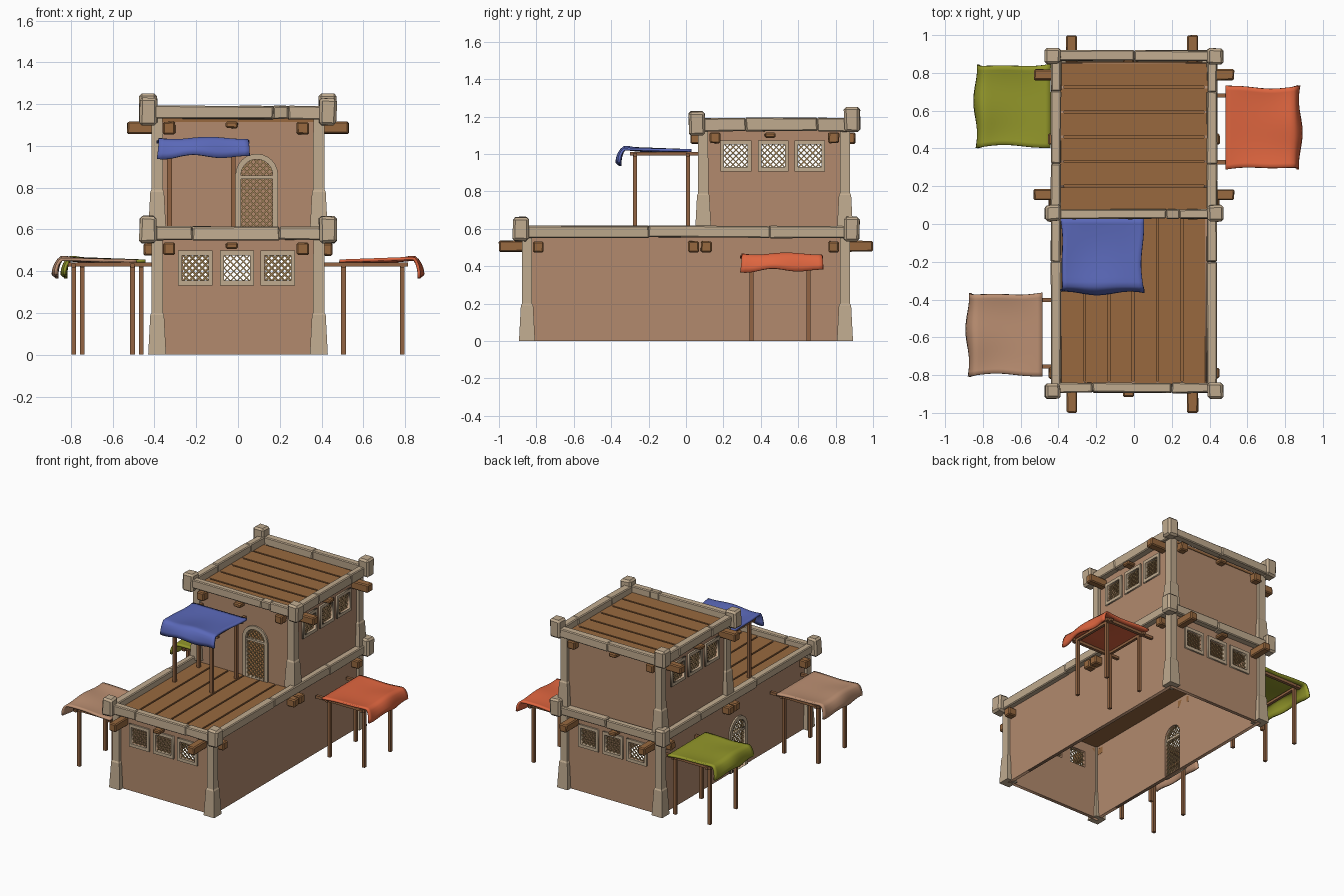
import bpy, bmesh, math, random
from mathutils import Matrix, Vector

if "Cube" in bpy.data.objects:
    bpy.data.objects.remove(bpy.data.objects["Cube"])

random.seed(4)
T, R = Matrix.Translation, Matrix.Rotation


def material(name, rgb):
    m = bpy.data.materials.new(name)
    lin = [((c / 255 + 0.055) / 1.055) ** 2.4 for c in rgb]
    m.diffuse_color = (*lin, 1)
    m.use_nodes = True
    m.node_tree.nodes["Principled BSDF"].inputs["Base Color"].default_value = m.diffuse_color
    return m


WALL = material("clay_wall", (178, 138, 109))
STONE = material("pale_stone", (192, 171, 143))
WOOD = material("brown_wood", (152, 105, 63))
POST = material("post_wood", (146, 100, 66))
LATTICE = material("lattice_wood", (178, 146, 98))
BLUE = material("blue_cloth", (90, 104, 184))
ORANGE = material("orange_cloth", (222, 101, 63))
GREEN = material("green_cloth", (146, 150, 42))
TAN = material("tan_cloth", (187, 143, 114))


def add_mesh(name, bm, mat, matrix=Matrix()):
    bmesh.ops.recalc_face_normals(bm, faces=bm.faces)
    me = bpy.data.meshes.new(name)
    bm.to_mesh(me)
    bm.free()
    me.materials.append(mat)
    ob = bpy.data.objects.new(name, me)
    ob.matrix_world = matrix
    bpy.context.collection.objects.link(ob)
    return ob


def box(name, lo, hi, mat, bevel=0.0, rough=0.0, matrix=Matrix()):
    bm = bmesh.new()
    lo, hi = Vector(lo), Vector(hi)
    bmesh.ops.create_cube(bm, size=1, matrix=T((lo + hi) / 2) @ Matrix.Diagonal((*(hi - lo), 1)))
    for v in bm.verts:
        v.co += Vector([random.uniform(-rough, rough) for _ in range(3)])
    if bevel:
        bmesh.ops.bevel(bm, geom=bm.edges[:], offset=bevel, segments=1, affect='EDGES')
    return add_mesh(name, bm, mat, matrix)


def side(x, y, turn):
    """Frame of a vertical face: local x along it, local y up, local z outward."""
    return T((x, y, 0)) @ R(math.radians(turn), 4, 'Z') @ R(math.pi / 2, 4, 'X')


def plate(name, loops, near, far, frame, mat):
    """Flat outline with holes, given thickness from near to far."""
    cu = bpy.data.curves.new(name, 'CURVE')
    cu.dimensions, cu.fill_mode, cu.extrude = '2D', 'BOTH', (far - near) / 2
    for loop in loops:
        s = cu.splines.new('POLY')
        s.points.add(len(loop) - 1)
        for p, (u, v) in zip(s.points, loop):
            p.co = (u, v, 0, 1)
        s.use_cyclic_u = True
    tmp = bpy.data.objects.new(name + "_outline", cu)
    bpy.context.collection.objects.link(tmp)
    me = bpy.data.meshes.new_from_object(tmp.evaluated_get(bpy.context.evaluated_depsgraph_get()))
    bpy.data.objects.remove(tmp)
    me.materials.clear()
    me.materials.append(mat)
    ob = bpy.data.objects.new(name, me)
    ob.matrix_world = frame @ T((0, 0, (near + far) / 2))
    bpy.context.collection.objects.link(ob)


def rect(u, v, a, b):
    return [(u - a, v - b), (u + a, v - b), (u + a, v + b), (u - a, v + b)]


def arch(u, v0, spring, r):
    top = [(u + r * math.cos(i * math.pi / 12), spring + r * math.sin(i * math.pi / 12)) for i in range(13)]
    return [(u - r, v0), (u + r, v0)] + top


def lattice(name, loop, frame, step=0.022, w=0.006):
    """Diagonal bars clipped to a convex, counter-clockwise outline."""
    pts = [Vector(p) for p in loop]
    mid = sum(pts, Vector((0, 0))) / len(pts)
    bm = bmesh.new()
    for ang in (math.pi / 4, -math.pi / 4):
        d = Vector((math.cos(ang), math.sin(ang)))
        n = Vector((-d.y, d.x))
        for k in range(-14, 15):
            o, t0, t1 = mid + n * k * step, -1.0, 1.0
            for a, b in zip(pts, pts[1:] + pts[:1]):
                inward = Vector((a.y - b.y, b.x - a.x))
                dist, rate = inward.dot(o - a), inward.dot(d)
                if abs(rate) < 1e-9:
                    if dist < 0:
                        t1 = t0
                elif rate > 0:
                    t0 = max(t0, -dist / rate)
                else:
                    t1 = min(t1, -dist / rate)
            if t1 - t0 > 0.004:
                c = o + d * (t0 + t1) / 2
                m = T((c.x, c.y, -0.008 + 0.002 * math.copysign(1, ang))) @ R(ang, 4, 'Z')
                bmesh.ops.create_cube(bm, size=1, matrix=m @ Matrix.Diagonal((t1 - t0, w, 0.006, 1)))
    add_mesh(name, bm, LATTICE, frame)


def wall(name, frame, half, z0, z1, windows=(), wz=0, door=None):
    """Wall with cut openings, stone frames and lattices."""
    holes = [(rect(u, wz, 0.063, 0.06), rect(u, wz, 0.082, 0.083)) for u in windows]
    if door:
        u, dz = door
        holes.append((arch(u, dz, dz + 0.285, 0.076), arch(u, dz - 0.002, dz + 0.285, 0.102)))
        plate(name + "_door_transom", [rect(u, dz + 0.275, 0.077, 0.008)], -0.015, 0.008, frame, STONE)
    plate(name, [rect(0, (z0 + z1) / 2, half, (z1 - z0) / 2)] + [h for h, _ in holes], -0.025, 0, frame, WALL)
    for i, (hole, rim) in enumerate(holes):
        plate(f"{name}_opening_frame_{i}", [rim, hole], -0.02, 0.012, frame, STONE)
        lattice(f"{name}_lattice_{i}", hole, frame)


# Walls: open-bottomed lower hall and smaller upper room
trio = (-0.2, 0, 0.195)
wall("lower_front_wall", side(-0.005, -0.855, 0), 0.39, 0, 0.57, trio, 0.415)
wall("lower_back_wall", side(-0.005, 0.855, 180), 0.39, 0, 0.57, trio, 0.415)
wall("lower_right_wall", side(0.395, 0, 90), 0.85, 0, 0.57)
wall("lower_left_wall", side(-0.395, 0, -90), 0.85, 0, 0.57, door=(0.04, 0.004))
wall("upper_front_wall", side(0, 0.08, 0), 0.39, 0.56, 1.14, door=(0.09, 0.575))
wall("upper_back_wall", side(0, 0.855, 180), 0.39, 0.56, 1.14)
wall("upper_right_wall", side(0.395, 0.467, 90), 0.385, 0.56, 1.14, trio, 0.99)
wall("upper_left_wall", side(-0.395, 0.467, -90), 0.385, 0.56, 1.14, [-u for u in trio], 0.99)

# Roof decks with raised planks
box("lower_deck", (-0.39, -0.85, 0.545), (0.39, 0.85, 0.56), WOOD)
box("upper_deck", (-0.39, 0.08, 1.115), (0.39, 0.86, 1.13), WOOD)
for i in range(6):
    x = -0.385 + i * 0.129
    box(f"lower_plank_{i}", (x, -0.85, 0.558), (x + 0.117, 0.08, 0.572), WOOD)
    y = 0.075 + i * 0.131
    box(f"upper_plank_{i}", (-0.39, y, 1.128), (0.39, y + 0.119, 1.142), WOOD)


# Corner pillars with a flared foot
def pillar(name, x, y, z0, z1):
    bm = bmesh.new()
    prev = None
    for z, h in ((z0, 0.043), (z0 + 0.19, 0.033), (z0 + 0.2, 0.0275), (z1, 0.0265)):
        ring = [bm.verts.new((x + a * h, y + b * h, z)) for a, b in ((-1, -1), (1, -1), (1, 1), (-1, 1))]
        if prev:
            for i in range(4):
                bm.faces.new((prev[i], prev[i - 3], ring[i - 3], ring[i]))
        else:
            bm.faces.new(ring[::-1])
        prev = ring
    bm.faces.new(prev)
    add_mesh(name, bm, STONE)


for sx, sn in ((-1, "left"), (1, "right")):
    for y, yn in ((-0.85, "front"), (0.85, "back")):
        pillar(f"lower_pillar_{yn}_{sn}", sx * 0.387, y, 0, 0.56)
    for y, yn in ((0.092, "front"), (0.85, "back")):
        pillar(f"upper_pillar_{yn}_{sn}", sx * 0.387, y, 0.59, 1.14)
    # Corner cap stones
    for n, y, z in (("lower_front", -0.883, 0.535), ("lower_back", 0.885, 0.535),
                    ("upper_front", 0.058, 1.1), ("upper_back", 0.888, 1.12)):
        box(f"{n}_cap_{sn}", (sx * 0.43 - 0.042, y - 0.042, z), (sx * 0.43 + 0.042, y + 0.042, z + 0.128),
            STONE, 0.013, 0.004)


# Parapet bands made of a few uneven stones
def band(name, axis, cuts, lo, hi, z0, z1):
    for i, (a, b) in enumerate(zip(cuts, cuts[1:])):
        p, q = ((a, lo), (b, hi)) if axis == 'x' else ((lo, a), (hi, b))
        box(f"{name}_stone_{i}", (*p, z0), (*q, z1), STONE, 0.006, 0.004)


for sx, sn in ((-1, "left"), (1, "right")):
    lo, hi = sorted((sx * 0.386, sx * 0.438))
    band(f"lower_{sn}_band", 'y', (-0.86, -0.2, 0.45, 0.86), lo, hi, 0.553, 0.616)
    band(f"upper_{sn}_band", 'y', (0.08, 0.32, 0.7, 0.87), lo, hi, 1.122, 1.192)
band("lower_front_band", 'x', (-0.41, -0.22, 0.2, 0.41), -0.893, -0.842, 0.55, 0.614)
band("lower_back_band", 'x', (-0.41, 0.02, 0.41), 0.858, 0.908, 0.55, 0.614)
band("upper_front_band", 'x', (-0.41, 0.17, 0.24, 0.41), 0.028, 0.078, 1.128, 1.192)
band("upper_back_band", 'x', (-0.41, 0.0, 0.41), 0.866, 0.918, 1.128, 1.192)

# Projecting beam ends
for s, n in ((-1, "a"), (1, "b")):
    for i, x in enumerate((-0.33, 0.31, -0.03)):
        end, z = ((1.0, 0.478) if i < 2 else (0.915, 0.508))
        y0, y1 = sorted((s * 0.83, s * end))
        box(f"lower_end_beam_{n}{i}", (x - 0.029, y0, z), (x + 0.029, y1, 0.536), WOOD, 0.007, 0.002)
        z = 1.055 if i < 2 else 1.085
        y0, y1 = ((0.025, 0.1) if s < 0 else (0.84, 0.905))
        box(f"upper_end_beam_{n}{i}", (x - 0.029, y0, z), (x + 0.029, y1, 1.115), WOOD, 0.007, 0.002)
    for i, y in enumerate((-0.79, 0.04, 0.108, 0.79)):
        x0, x1 = sorted((s * 0.37, s * 0.452))
        box(f"lower_side_beam_{n}{i}", (x0, y - 0.029, 0.475), (x1, y + 0.029, 0.533), WOOD, 0.007, 0.002)
    for i, (y, end, z) in enumerate(((0.155, 0.53, 1.058), (0.79, 0.53, 1.058), (0.45, 0.455, 1.088))):
        x0, x1 = sorted((s * 0.37, s * end))
        box(f"upper_side_beam_{n}{i}", (x0, y - 0.029, z), (x1, y + 0.029, 1.115), WOOD, 0.007, 0.002)


# Awnings: four posts, rails and a sagging cloth with a drooping outer edge
def awning(name, origin, turn, cloth):
    m = T(origin) @ R(math.radians(turn), 4, 'Z')
    for j, y in enumerate((-0.02, -0.302)):
        for i, x in enumerate((-0.16, 0.145)):
            box(f"{name}_post_{j}{i}", (x - 0.011, y - 0.011, 0), (x + 0.011, y + 0.011, 0.425), POST, matrix=m)
        box(f"{name}_cross_rail_{j}", (-0.2, y - 0.01, 0.418), (0.2, y + 0.01, 0.436), POST, matrix=m)
    for i, x in enumerate((-0.183, 0.17)):
        box(f"{name}_side_rail_{i}", (x - 0.011, -0.33, 0.422), (x + 0.011, 0.07, 0.442), POST, matrix=m)
    bm = bmesh.new()
    bmesh.ops.create_grid(bm, x_segments=18, y_segments=18, size=1)
    for v in bm.verts:
        s, t = v.co.x, (1 - v.co.y) / 2
        k = min(t / 0.76, 1)
        drop = max(t - 0.76, 0) / 0.24
        x = s * (0.222 - 0.012 * math.sin(math.pi * t)) + 0.004 * math.sin(9 * t)
        y = -0.355 * k - 0.036 * math.sin(drop * math.pi / 2) - 0.01 * drop * math.cos(4 * s + 0.5)
        z = 0.449 + 0.014 * k + 0.006 * math.sin(4 * s + 1) * k - 0.014 * (1 - s * s) * math.sin(math.pi * k)
        z -= 0.085 * drop ** 1.5 + 0.01 * drop * math.sin(5 * s)
        v.co = (x, y, z)
    for f in bm.faces:
        f.smooth = True
    ob = add_mesh(f"{name}_cloth", bm, cloth, m)
    mod = ob.modifiers.new("thickness", 'SOLIDIFY')
    mod.thickness, mod.offset = 0.014, 0


awning("blue_awning", (-0.168, 0.03, 0.57), 0, BLUE)
awning("orange_awning", (0.485, 0.51, 0), 90, ORANGE)
awning("tan_awning", (-0.485, -0.585, 0), -90, TAN)
awning("green_awning", (-0.443, 0.625, 0), -90, GREEN)
